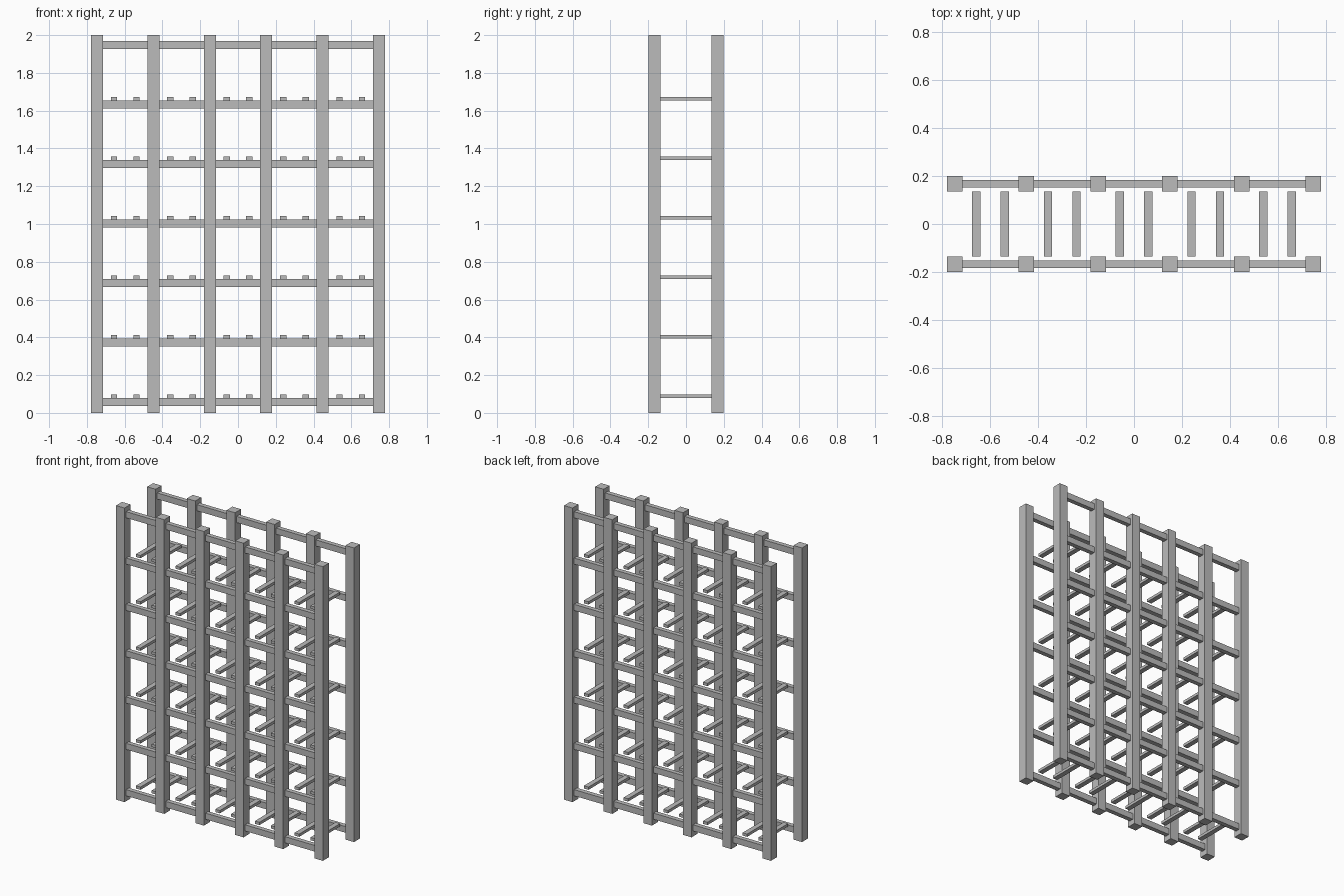
import bpy

default = bpy.data.objects.get("Cube")
if default:
    bpy.data.objects.remove(default, do_unlink=True)

grey = bpy.data.materials.new("plain grey")
grey.use_nodes = True
colour = (0.5, 0.5, 0.5, 1)
grey.diffuse_color = colour
grey.node_tree.nodes["Principled BSDF"].inputs["Base Color"].default_value = colour

POST = 0.064       # square post width
BAY = 0.2985       # distance between post centres
DEPTH = 0.167      # post row distance from the middle
LEVEL = 0.315      # distance between rail levels
FIRST = 0.058      # height of the lowest rail
RAIL_H = 0.042
SLAT_H = 0.019


def box(name, centre, size):
    bpy.ops.mesh.primitive_cube_add(size=1, location=centre)
    ob = bpy.context.object
    ob.name = name
    ob.scale = size
    bpy.ops.object.transform_apply(location=False, rotation=False, scale=True)
    ob.data.materials.append(grey)
    return ob


# Front and back frames: six posts joined by seven rails
for side, y in (("front", -DEPTH), ("back", DEPTH)):
    for i in range(6):
        box(f"{side}_post", ((i - 2.5) * BAY, y, 1), (POST, POST, 2))
    for level in range(7):
        z = FIRST + level * LEVEL
        for bay in range(5):
            box(f"{side}_rail", ((bay - 2) * BAY, y, z),
                (BAY - POST, 0.031, RAIL_H))

# Pairs of cross slats in every bay, on all levels but the top
slat_length = 2 * DEPTH - POST
for level in range(6):
    z = FIRST + level * LEVEL + (RAIL_H + SLAT_H) / 2
    for bay in range(5):
        for offset in (-0.0595, 0.0595):
            box("cross_slat", ((bay - 2) * BAY + offset, 0, z),
                (0.034, slat_length, SLAT_H))
